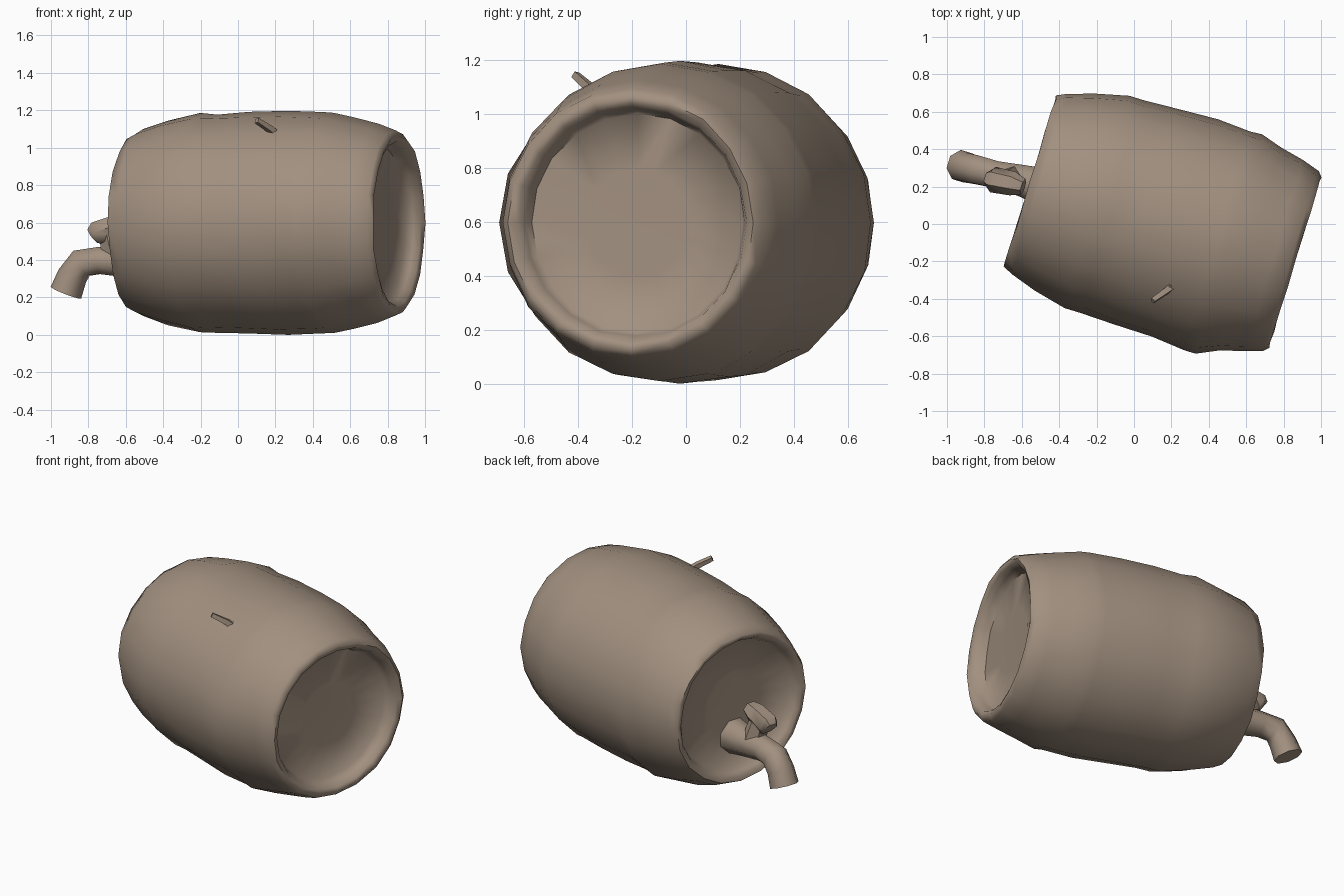
import bpy, bmesh, math, random
from mathutils import Vector, Matrix

if "Cube" in bpy.data.objects:
    bpy.data.objects.remove(bpy.data.objects["Cube"])

random.seed(4)
wood = bpy.data.materials.new("weathered_brown")
wood.diffuse_color = (0.36, 0.28, 0.215, 1)
wood.use_nodes = True
wood.node_tree.nodes["Principled BSDF"].inputs["Base Color"].default_value = wood.diffuse_color

# Barrel frame: local x is the barrel axis, turned on the ground plan
FRAME = Matrix.Translation((0.155, 0.012, 0.597)) @ Matrix.Rotation(math.radians(-17), 4, 'Z')


def finish(name, bm, angle=50, matrix=FRAME):
    bmesh.ops.recalc_face_normals(bm, faces=bm.faces)
    bm.transform(matrix)
    me = bpy.data.meshes.new(name)
    bm.to_mesh(me)
    bm.free()
    me.materials.append(wood)
    ob = bpy.data.objects.new(name, me)
    bpy.context.collection.objects.link(ob)
    bpy.ops.object.select_all(action='DESELECT')
    ob.select_set(True)
    bpy.context.view_layer.objects.active = ob
    bpy.ops.object.shade_smooth_by_angle(angle=math.radians(angle))
    return ob


def skin(bm, rings):
    for a, b in zip(rings, rings[1:]):
        n = len(a)
        for i in range(n):
            bm.faces.new((a[i], a[(i + 1) % n], b[(i + 1) % n], b[i]))
    bm.faces.new(rings[0])
    bm.faces.new(rings[-1])


def tube(name, path, radii, sides, side=Vector((0, 1, 0)), spin=0.0):
    """Sweep a ring along a path of points."""
    bm = bmesh.new()
    pts = [Vector(p) for p in path]
    rings = []
    for k, p in enumerate(pts):
        d = (pts[min(k + 1, len(pts) - 1)] - pts[max(k - 1, 0)]).normalized()
        u = (side - d * side.dot(d)).normalized()
        v = d.cross(u)
        ring = []
        for i in range(sides):
            a = 2 * math.pi * i / sides + spin
            ring.append(bm.verts.new(p + (u * math.cos(a) + v * math.sin(a)) * radii[k]))
        rings.append(ring)
    skin(bm, rings)
    return finish(name, bm)


# Barrel with bulged staves, rounded rims and sunken heads: (axis, radius)
profile = [(-0.665, 0.20), (-0.67, 0.405), (-0.715, 0.43), (-0.74, 0.45), (-0.742, 0.475),
           (-0.69, 0.506), (-0.55, 0.55), (-0.37, 0.594), (-0.28, 0.592), (-0.1, 0.602),
           (0.12, 0.606), (0.31, 0.60), (0.37, 0.60), (0.49, 0.567), (0.62, 0.535),
           (0.715, 0.503), (0.738, 0.475), (0.725, 0.445), (0.69, 0.428), (0.65, 0.41), (0.645, 0.20)]
bm = bmesh.new()
rings = []
N = 20
for t, r in profile:
    ring = []
    for i in range(N):
        a = 2 * math.pi * i / N
        rr = r + random.uniform(-0.004, 0.004)
        # the belly is slightly flattened from above
        flat = 0.985 if abs(t) < 0.45 else 0.99
        # raised lump on the front of the belly
        lump = 0.022 if abs(t - 0.34) < 0.04 and math.cos(a) < -0.9 else 0
        ring.append(bm.verts.new((t + random.uniform(-0.004, 0.004),
                                  (rr + lump) * math.cos(a), rr * math.sin(a) * flat)))
    rings.append(ring)
skin(bm, rings)
finish("barrel", bm, 65)

# Tap spout: straight out of the head, then bending down
tube("tap_spout",
     [(-0.64, -0.01, -0.21), (-0.78, -0.01, -0.205), (-0.93, -0.02, -0.20), (-1.03, -0.025, -0.215),
      (-1.08, -0.03, -0.285), (-1.115, -0.03, -0.372)],
     [0.115, 0.092, 0.078, 0.082, 0.082, 0.088], 8, spin=math.pi / 8)

# Tap valve stem and handle
tube("tap_stem", [(-0.84, -0.02, -0.18), (-0.87, -0.035, -0.05)], [0.075, 0.06], 6)
tube("tap_handle", [(-0.955, -0.05, -0.07), (-0.935, -0.05, -0.055), (-0.83, -0.04, -0.015), (-0.77, -0.04, 0.0)],
     [0.05, 0.07, 0.065, 0.045], 6)

# Small splinter of a peg on top of the barrel
inv = FRAME.inverted()
tube("top_peg", [inv @ Vector(p) for p in ((0.22, -0.32, 1.05), (0.17, -0.36, 1.10), (0.10, -0.41, 1.145))],
     [0.03, 0.022, 0.018], 4)
tube("top_peg_prong", [inv @ Vector(p) for p in ((0.12, -0.26, 1.10), (0.20, -0.335, 1.085))],
     [0.012, 0.018], 4)
